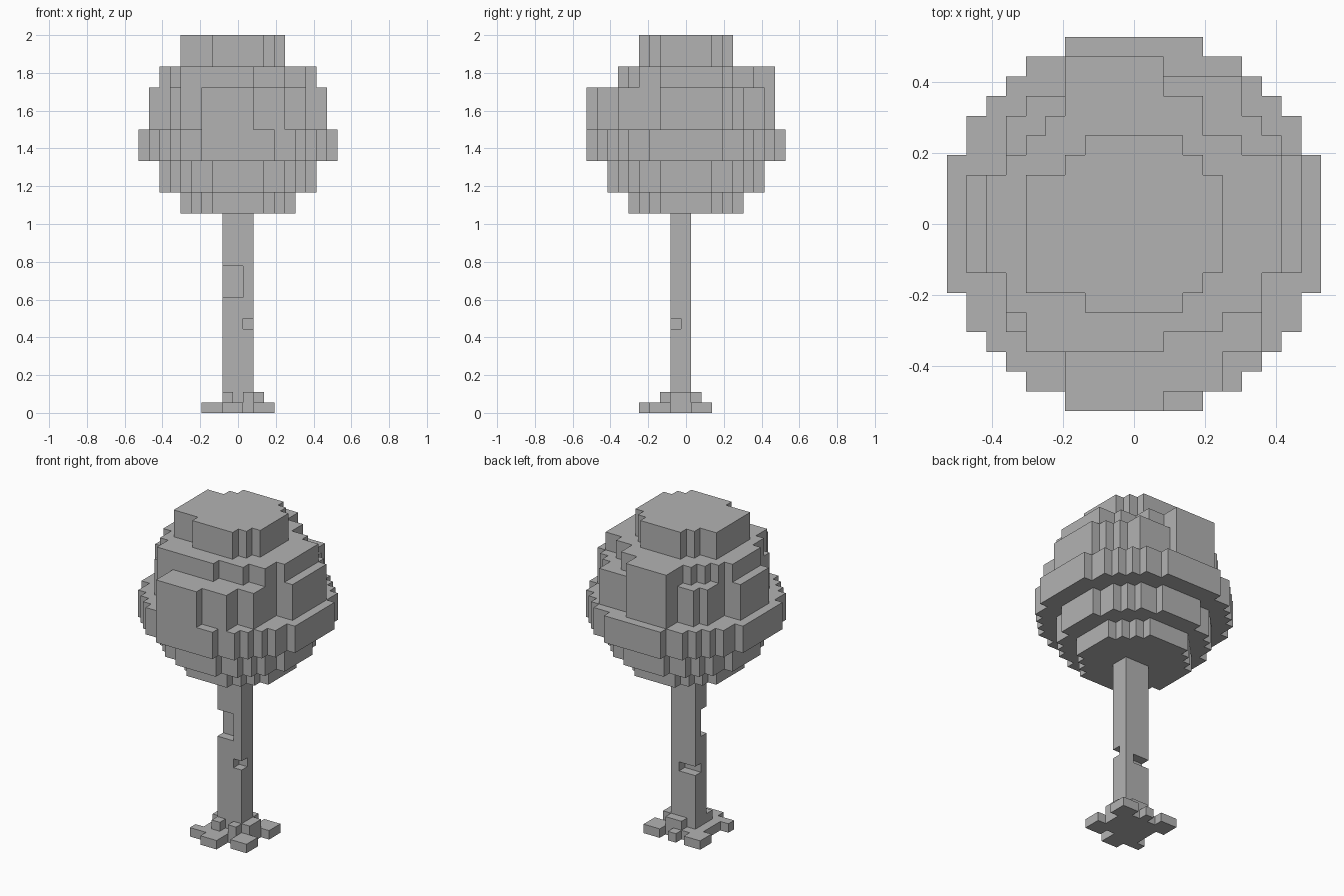
import bpy
import bmesh
from mathutils import Vector

cube = bpy.data.objects.get("Cube")
if cube:
    bpy.data.objects.remove(cube, do_unlink=True)

U = 2 / 36  # edge length of one block

grey = bpy.data.materials.new("plain grey")
grey.use_nodes = True
grey.diffuse_color = (0.45, 0.45, 0.45, 1)
grey.node_tree.nodes["Principled BSDF"].inputs["Base Color"].default_value = grey.diffuse_color


def box(x0, x1, y0, y1, z0, z1):
    """Cells of a block; x and y limits inclusive, z given as bottom and top."""
    return {(x, y, z) for x in range(x0, x1 + 1)
            for y in range(y0, y1 + 1) for z in range(z0, z1)}


def disc(n, z0, z1):
    """Cells of a round layer reaching n cells from the centre."""
    return {c for c in box(-n, n, -n, n, z0, z1)
            if c[0] ** 2 + c[1] ** 2 <= (n + 0.5) ** 2}


def boxes(z0, z1, *spans):
    return set().union(*(box(*s, z0, z1) for s in spans))


def build(name, cells):
    """Skin a set of cells with outer faces only and merge flat areas."""
    bm = bmesh.new()
    verts = {}

    def corner(p):
        key = tuple(round(2 * v) for v in p)
        if key not in verts:
            verts[key] = bm.verts.new(p * U)
        return verts[key]

    for cell in sorted(cells):
        mid = Vector(cell) + Vector((0, 0, 0.5))
        for axis in range(3):
            for sign in (-1, 1):
                n = Vector((0, 0, 0))
                n[axis] = sign
                if tuple(a + int(b) for a, b in zip(cell, n)) in cells:
                    continue
                a = Vector((0, 0, 0))
                a[(axis + 1) % 3] = 0.5
                b = n.cross(a)
                c = mid + n / 2
                bm.faces.new([corner(c + s * a + t * b)
                              for s, t in ((1, 1), (-1, 1), (-1, -1), (1, -1))])
    bmesh.ops.dissolve_limit(bm, angle_limit=0.01, verts=bm.verts[:], edges=bm.edges[:])
    mesh = bpy.data.meshes.new(name)
    bm.to_mesh(mesh)
    bm.free()
    mesh.materials.append(grey)
    ob = bpy.data.objects.new(name, mesh)
    bpy.context.collection.objects.link(ob)


# Crown: round lower layers, then irregular upper layers
crown = disc(5, 19, 21) | disc(7, 21, 24) | disc(9, 24, 27)
crown |= boxes(27, 31,
               (-3, 1, -9, -9), (-3, 4, -8, -7), (-5, 6, -6, -6), (-6, 6, -5, -3),
               (-8, 8, -2, 2), (-6, 8, 3, 3), (-6, 7, 4, 4), (-6, 6, 5, 5),
               (-5, 5, 6, 6), (-3, 5, 7, 7), (-3, 1, 8, 8))
crown |= boxes(31, 33,
               (-5, 1, -6, -6), (-5, 4, -5, -5), (-6, 6, -4, -3), (-7, 7, -2, 2),
               (-6, 7, 3, 3), (-5, 5, 4, 4), (-4, 3, 5, 5), (-3, 3, 6, 6),
               (-3, 1, 7, 8))
crown |= boxes(33, 36,
               (-2, 2, -4, 4), (-3, 3, -3, 3), (-5, 4, -2, 2), (-5, 3, -3, -3))
build("crown", crown)

# Trunk with three notches, joined to the spreading roots
trunk = box(-1, 1, -1, 0, 0, 19)
trunk -= box(-1, 0, -1, -1, 11, 14)
trunk -= box(1, 1, -1, -1, 8, 9)
trunk -= box(-1, 0, 0, 0, 7, 8)
roots = boxes(0, 1,
              (-1, 1, -2, 1), (-2, 2, -1, 0),
              (-1, 0, -4, -3), (-3, -2, -3, -3), (-2, -2, -2, -2),
              (2, 3, -3, -2), (2, 3, 1, 2), (-3, -2, 1, 2), (0, 0, 2, 2))
roots |= boxes(1, 2, (-1, -1, -2, -2), (1, 1, -2, -2), (2, 2, -1, 0), (0, 1, 1, 1))
build("trunk_and_roots", trunk | roots)
